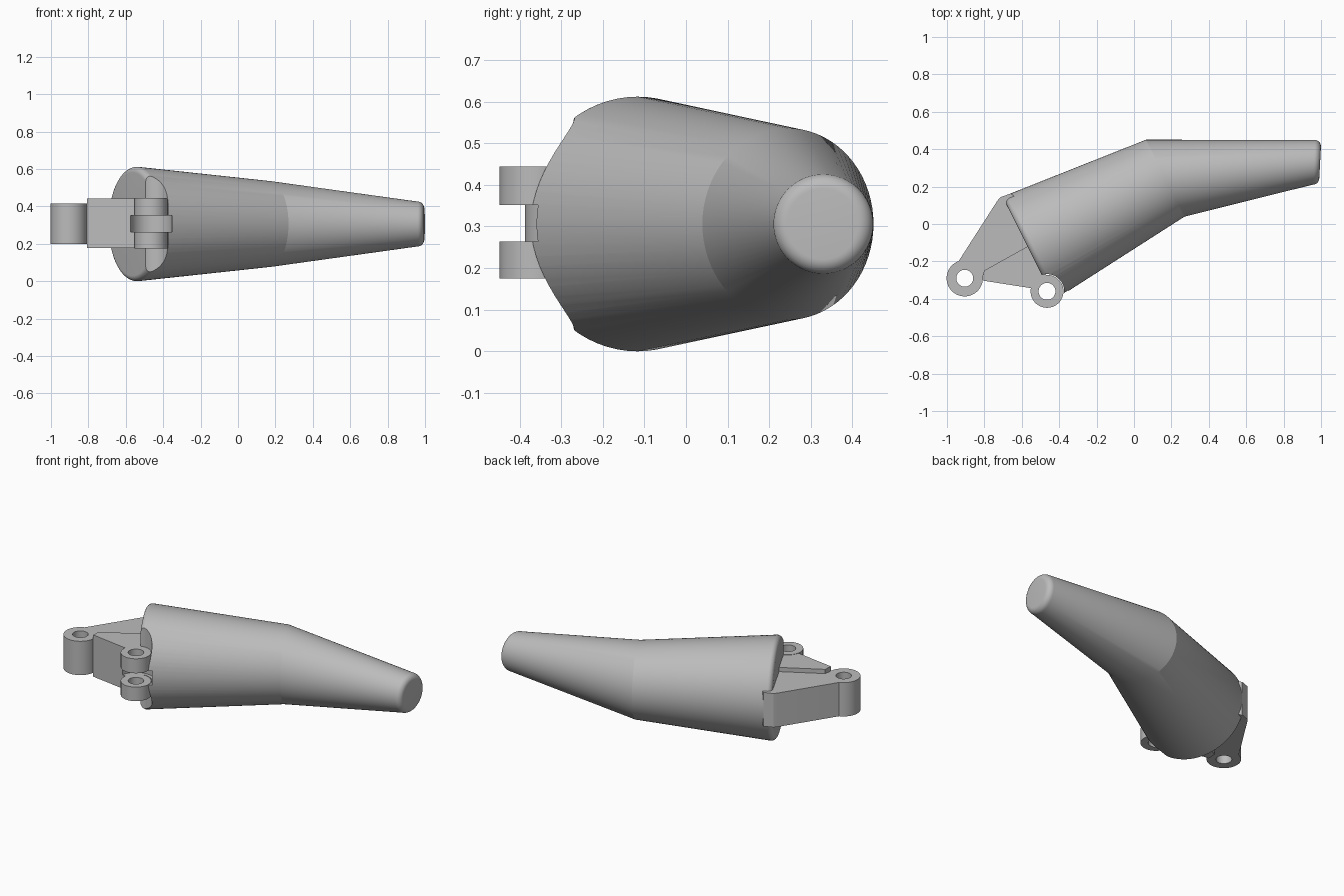
import bpy, bmesh, math
from mathutils import Vector

if "Cube" in bpy.data.objects:
    bpy.data.objects.remove(bpy.data.objects["Cube"], do_unlink=True)

grey = bpy.data.materials.new("plain grey")
grey.use_nodes = True
grey.diffuse_color = (0.5, 0.5, 0.5, 1)
grey.node_tree.nodes["Principled BSDF"].inputs["Base Color"].default_value = (0.5, 0.5, 0.5, 1)

MID = 0.306
SEGMENTS = 72
LEFT_PIN, RIGHT_PIN = (-0.905, -0.29), (-0.465, -0.36)


def make_object(name, bm):
    bmesh.ops.recalc_face_normals(bm, faces=bm.faces)
    mesh = bpy.data.meshes.new(name)
    bm.to_mesh(mesh)
    bm.free()
    mesh.materials.append(grey)
    obj = bpy.data.objects.new(name, mesh)
    bpy.context.collection.objects.link(obj)
    return obj


def loft(name, rings, closed=False):
    """Skin a list of vertex loops, capped unless closed on itself."""
    bm = bmesh.new()
    loops = [[bm.verts.new(p) for p in ring] for ring in rings]
    pairs = list(zip(loops, loops[1:]))
    if closed:
        pairs.append((loops[-1], loops[0]))
    else:
        bm.faces.new(loops[0])
        bm.faces.new(loops[-1])
    count = len(loops[0])
    for a, b in pairs:
        for i in range(count):
            j = (i + 1) % count
            bm.faces.new((a[i], a[j], b[j], b[i]))
    return make_object(name, bm)


def plate(name, outline, z0, z1):
    return loft(name, [[(x, y, z) for x, y in outline] for z in (z0, z1)])


def circle(centre, radius):
    angles = [math.tau * i / SEGMENTS for i in range(SEGMENTS)]
    return [(centre[0] + radius * math.cos(a), centre[1] + radius * math.sin(a)) for a in angles]


def lug(name, centre, radius, z0, z1, hole=0.045):
    spec = [(radius, z0), (radius, z1), (hole, z1), (hole, z0)]
    return loft(name, [[(x, y, z) for x, y in circle(centre, r)] for r, z in spec], closed=True)


def body_ring(x, y, degrees, radius, shift=0.0):
    """Upright circle facing along a heading in the ground plane."""
    a = math.radians(degrees)
    axis, side = Vector((math.cos(a), math.sin(a), 0)), Vector((-math.sin(a), math.cos(a), 0))
    centre = Vector((x, y, MID)) + axis * shift
    return [centre + side * u + Vector((0, 0, v)) for u, v in circle((0, 0), radius)]


def cut(obj, cutter):
    mod = obj.modifiers.new("cut", "BOOLEAN")
    mod.operation = "DIFFERENCE"
    mod.solver = "EXACT"
    mod.object = cutter
    bpy.context.view_layer.objects.active = obj
    bpy.ops.object.modifier_apply(modifier=mod.name)


# Bent tapering body with rounded rims
STEPS = 8
quarter = [math.pi / 2 * i / STEPS for i in range(STEPS + 1)]
BASE_FILLET, TIP_FILLET = 0.03, 0.035
rings = [body_ring(-0.565, -0.13, 26.6, 0.306 - BASE_FILLET * (1 - math.sin(t)),
                   BASE_FILLET * (1 - math.cos(t))) for t in quarter]
rings.append(body_ring(0.167, 0.245, 26.6, 0.23))
rings += [body_ring(0.995, 0.328, -3, 0.12 - TIP_FILLET * (1 - math.cos(t)),
                    -TIP_FILLET * (1 - math.sin(t))) for t in quarter]
body = loft("body", rings)

# Webs joining the lugs to the body
left_web = plate("left_web", [
    (-0.945, -0.21), (-0.73, 0.125), (-0.715, 0.143), (-0.66, 0.163), (-0.5, 0.05),
    (-0.52, -0.15), (-0.82, -0.28), (-0.87, -0.235)], 0.2, 0.415)
right_web = plate("right_web", [
    (-0.803, -0.25), (-0.57, -0.12), (-0.48, -0.12), (-0.47, -0.29), (-0.525, -0.32),
    (-0.55, -0.343), (-0.806, -0.303)], 0.177, 0.442)

# Clearance around the right pin: a full-height scoop and a wider middle slot
scoop = plate("scoop_cutter", circle(RIGHT_PIN, 0.092), -0.1, 0.8)
slot = plate("slot_cutter", circle(RIGHT_PIN, 0.112), 0.264, 0.352)
cut(body, scoop)
parts = [body, left_web, right_web]
for part in parts:
    cut(part, slot)
for cutter in (scoop, slot):
    bpy.data.objects.remove(cutter, do_unlink=True)

# Hinge lugs
parts += [
    lug("left_lug", LEFT_PIN, 0.097, 0.2, 0.415),
    lug("right_lower_lug", RIGHT_PIN, 0.088, 0.175, 0.264),
    lug("right_upper_lug", RIGHT_PIN, 0.088, 0.352, 0.444),
]

# Smooth rounded faces, keep real edges sharp
bpy.ops.object.select_all(action="DESELECT")
for part in parts:
    part.select_set(True)
bpy.context.view_layer.objects.active = body
bpy.ops.object.shade_smooth_by_angle(angle=math.radians(13))
